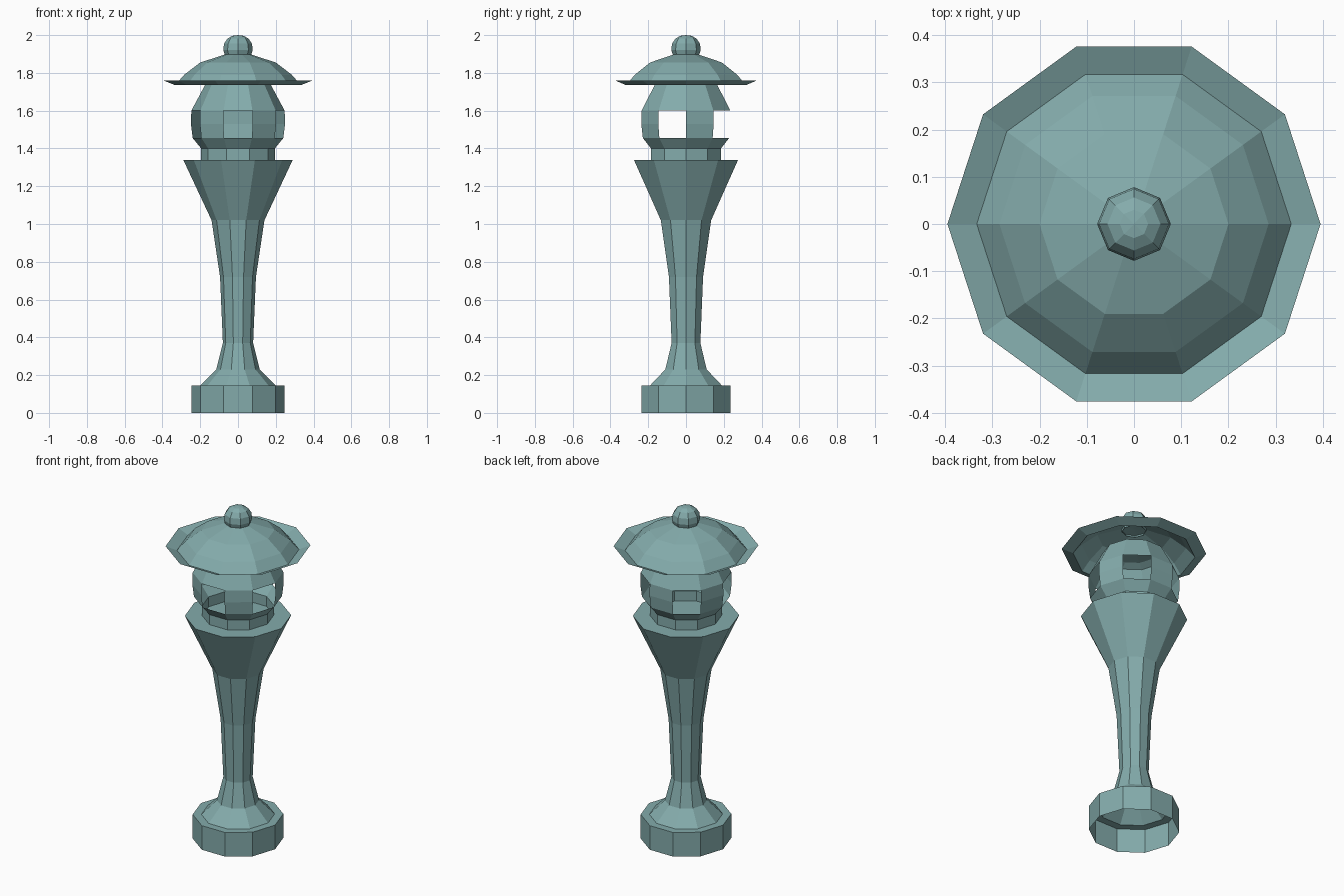
import bpy, bmesh, math

if "Cube" in bpy.data.objects:
    bpy.data.objects.remove(bpy.data.objects["Cube"])

# Single weathered teal colour
teal = bpy.data.materials.new("weathered_teal")
teal.diffuse_color = (0.23, 0.41, 0.41, 1.0)
teal.use_nodes = True
teal.node_tree.nodes["Principled BSDF"].inputs["Base Color"].default_value = teal.diffuse_color


def lathe(name, profile, sides, skip=None):
    """Revolve (radius, z) points, listed bottom to top, into flat facets.
    skip(ring, side) leaves out a face, for openings."""
    bm = bmesh.new()
    rings = []
    for r, z in profile:
        if r == 0:
            rings.append([bm.verts.new((0, 0, z))] * sides)
        else:
            rings.append([bm.verts.new((r * math.cos(math.tau * k / sides),
                                        r * math.sin(math.tau * k / sides), z))
                          for k in range(sides)])
    for i in range(len(rings) - 1):
        low, high = rings[i], rings[i + 1]
        for k in range(sides):
            if skip and skip(i, k):
                continue
            n = (k + 1) % sides
            corners = [low[k], low[n], high[n], high[k]]
            bm.faces.new(list(dict.fromkeys(corners)))
    mesh = bpy.data.meshes.new(name)
    bm.to_mesh(mesh)
    bm.free()
    mesh.materials.append(teal)
    obj = bpy.data.objects.new(name, mesh)
    bpy.context.collection.objects.link(obj)
    return obj


# Hollow foot, slender shaft and flared platform
lathe("pedestal", [(0.247, 0), (0.247, 0.145), (0.20, 0.145), (0.115, 0.23),
                   (0.08, 0.37), (0.095, 0.72), (0.14, 1.02),
                   (0.29, 1.34), (0, 1.34)], 10)

# Lamp chamber: every other panel between 1.455 and 1.60 is an open window
lathe("lamp_chamber", [(0.195, 1.34), (0.195, 1.40), (0.24, 1.455),
                       (0.249, 1.53), (0.247, 1.60), (0.172, 1.74),
                       (0.13, 1.76), (0, 1.77)], 10,
      skip=lambda ring, side: ring in (2, 3) and side % 2 == 1)

# Domed roof with an upturned brim
lathe("roof_dome", [(0.333, 1.735), (0.285, 1.79), (0.20, 1.855),
                    (0.07, 1.897), (0, 1.90)], 10)
brim = lathe("roof_brim", [(0.395, 1.76), (0.333, 1.735)], 10)

# Rounded finial
lathe("finial", [(0.066, 1.885), (0.078, 1.92), (0.074, 1.955),
                 (0.056, 1.982), (0.03, 1.996), (0, 2.0)], 8)
